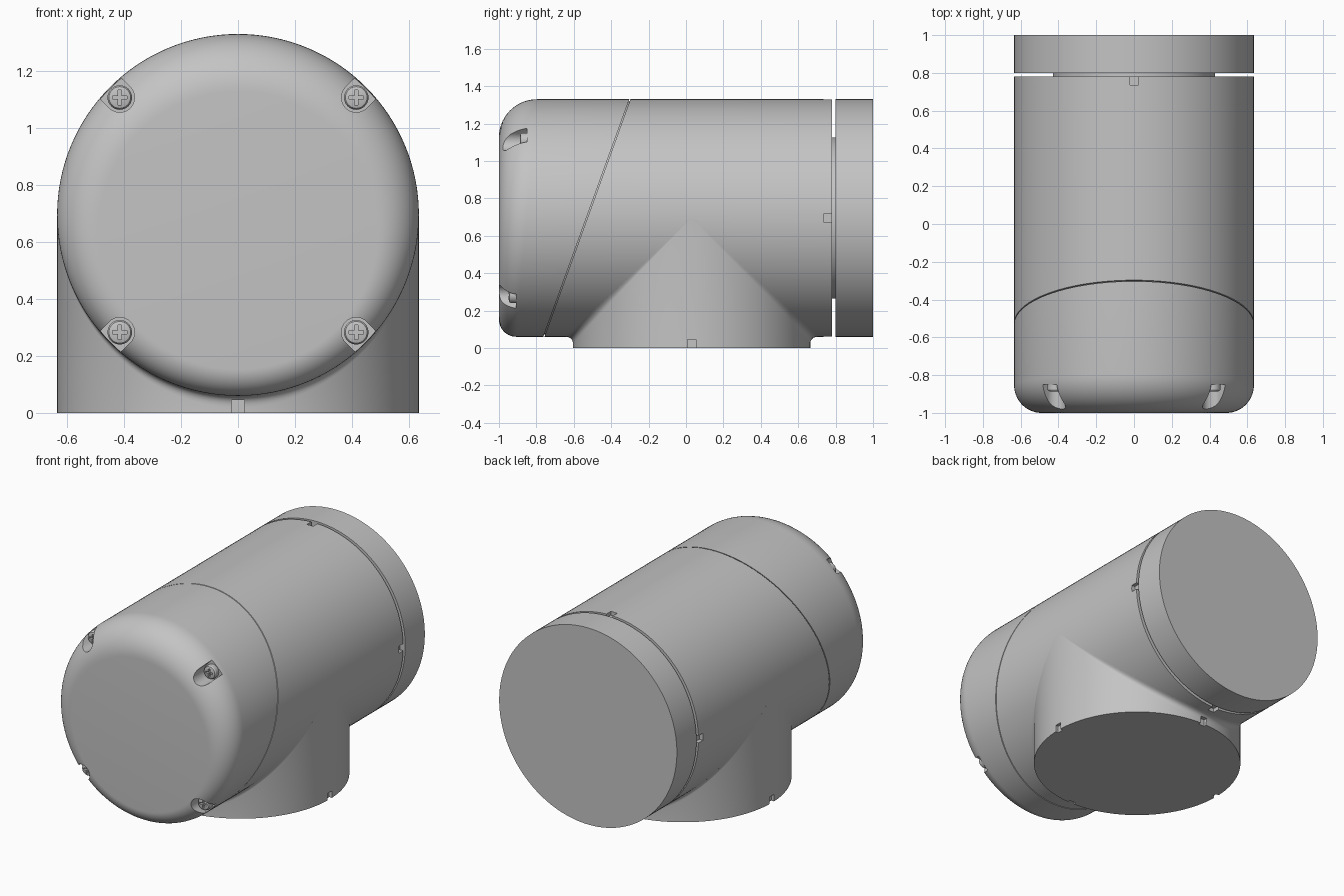
import bpy, bmesh, math
from mathutils import Matrix, Vector

if "Cube" in bpy.data.objects:
    bpy.data.objects.remove(bpy.data.objects["Cube"], do_unlink=True)

R, CZ, BY, N = 0.635, 0.695, 0.03, 128   # tube radius, axis height, branch centre, segments
TAU = math.tau

grey = bpy.data.materials.new("plain grey")
grey.use_nodes = True
grey.diffuse_color = (0.55, 0.55, 0.55, 1)
grey.node_tree.nodes["Principled BSDF"].inputs["Base Color"].default_value = (0.55, 0.55, 0.55, 1)


def loft(bm, rings):
    """Bridge rings of points into a closed solid; a one-point ring makes a fan."""
    rows = [[bm.verts.new(p) for p in ring] for ring in rings]
    for a, b in zip(rows, rows[1:]):
        n = len(a)
        for i in range(n):
            j = (i + 1) % n
            if len(b) == 1:
                bm.faces.new((a[i], a[j], b[0]))
            else:
                bm.faces.new((a[i], a[j], b[j], b[i]))
    for row in (rows[0], rows[-1]):
        if len(row) > 2:
            bm.faces.new(row)


def box(bm, centre, size, turn=Matrix()):
    m = turn @ Matrix.Translation(centre) @ Matrix.Diagonal((*size, 1))
    bmesh.ops.create_cube(bm, size=1, matrix=m)


def finish(bm, name):
    bmesh.ops.recalc_face_normals(bm, faces=bm.faces)
    mesh = bpy.data.meshes.new(name)
    bm.to_mesh(mesh)
    bm.free()
    mesh.materials.append(grey)
    ob = bpy.data.objects.new(name, mesh)
    bpy.context.collection.objects.link(ob)
    return ob


def activate(ob):
    bpy.ops.object.select_all(action='DESELECT')
    ob.select_set(True)
    bpy.context.view_layer.objects.active = ob


def cut(ob, cutter):
    cutter.hide_render = True
    mod = ob.modifiers.new("cut", 'BOOLEAN')
    mod.operation, mod.solver, mod.object = 'DIFFERENCE', 'EXACT', cutter
    activate(ob)
    bpy.ops.object.modifier_apply(modifier=mod.name)
    bpy.data.objects.remove(cutter, do_unlink=True)


def smooth(ob):
    activate(ob)
    bpy.ops.object.shade_smooth_by_angle(angle=math.radians(30))


def ring(r, y, n=N):
    """Circle round the main axis at a fixed y."""
    return [(r * math.cos(TAU * i / n), y, CZ + r * math.sin(TAU * i / n)) for i in range(n)]


def seam_ring(r, off):
    """Circle round the main axis, sheared to follow the sloping lid seam."""
    return [(x, -0.53 + 0.362 * (z - CZ) + off, z) for x, _, z in ring(r, 0)]


# Main tube with a lip under the lid and a narrow neck at the rear
bm = bmesh.new()
loft(bm, [seam_ring(0.622, -0.02), seam_ring(0.622, 0.003), seam_ring(R, 0.003),
          ring(R, 0.78), ring(0.43, 0.78), ring(0.43, 0.801)])
body = finish(bm, "main_tube")

# Four locating notches in the rear rim
bm = bmesh.new()
about_axis = Matrix.Translation((0, 0, CZ))
for k in range(4):
    box(bm, (R + 0.02, 0.765, 0), (0.09, 0.06, 0.045),
        about_axis @ Matrix.Rotation(k * TAU / 4, 4, 'Y'))
cut(body, finish(bm, "rim_notch_cutter"))
smooth(body)

# Rear end cap
bm = bmesh.new()
loft(bm, [ring(R, 0.80), ring(R, 1.0)])
smooth(finish(bm, "rear_cap"))

# Front lid: rounding is wide at the top and tight at the bottom
bm = bmesh.new()
rows = []
for s in range(15):
    a = s / 14 * math.pi / 2
    row = []
    for i in range(N):
        t = TAU * i / N
        f = 0.148 + 0.055 * math.sin(t)
        rho = R - f + f * math.sin(a)
        row.append((rho * math.cos(t), -1 + f - f * math.cos(a), CZ + rho * math.sin(t)))
    rows.append(row)
loft(bm, rows + [seam_ring(R, -0.003)])
lid = finish(bm, "front_lid")

# Screw pockets, open towards the rim
spots = [(sx * 0.415, CZ + sz * 0.412, sx, sz, -0.85 if sz > 0 else -0.91)
         for sx in (-1, 1) for sz in (-1, 1)]
bm = bmesh.new()
for x, z, sx, sz, floor in spots:
    out = Vector((sx, 0, sz)).normalized()
    side = Vector((-sz, 0, sx)).normalized()
    outline = [(0.1, -0.052), (0.1, 0.052)]
    outline += [(-0.052 * math.sin(math.pi * i / 16), 0.052 * math.cos(math.pi * i / 16))
                for i in range(17)]
    loft(bm, [[Vector((x, y, z)) + out * u + side * v for u, v in outline]
              for y in (-1.05, floor)])
cut(lid, finish(bm, "pocket_cutter"))
smooth(lid)

# Cross-head screws
for x, z, sx, sz, floor in spots:
    name = ("upper" if sz > 0 else "lower") + ("_left" if sx > 0 else "_right") + "_screw"
    shift = Vector((x, floor, z - CZ))
    bm = bmesh.new()
    loft(bm, [[Vector(p) + shift for p in ring(r, y, 32)]
              for r, y in ((0.043, 0.005), (0.043, -0.026), (0.038, -0.034), (0.025, -0.038))])
    screw = finish(bm, name)
    for size in ((0.052, 0.03, 0.012), (0.012, 0.03, 0.052)):
        bm = bmesh.new()
        box(bm, (x, floor - 0.036, z), size)
        cut(screw, finish(bm, "cross_cutter"))
    smooth(screw)

# Downward branch, flaring softly into the main tube
def drop(x):
    return CZ - math.sqrt(max(0, R * R - x * x))


rows = [[] for _ in range(9)]
for i in range(N):
    t = TAU * i / N
    c, s = math.cos(t), math.sin(t)
    f = 0.0005 + 0.04 * s * s
    meet, top = drop(R * c), drop((R + f) * c)
    rows[0].append((R * c, BY + R * s, 0))
    for k in range(8):
        q = k / 7
        r = R + f * q * q
        z = (1 - q) ** 2 * (meet - f) + 2 * q * (1 - q) * meet + q * q * top
        rows[k + 1].append((r * c, BY + r * s, z))
bm = bmesh.new()
loft(bm, rows + [[(0, BY, 0.72)]])
branch = finish(bm, "lower_branch")

# Four notches round the foot of the branch
bm = bmesh.new()
for k in range(4):
    box(bm, (R + 0.03, 0, 0.0125), (0.10, 0.045, 0.065),
        Matrix.Translation((0, BY, 0)) @ Matrix.Rotation(k * TAU / 4, 4, 'Z'))
cut(branch, finish(bm, "foot_notch_cutter"))
smooth(branch)
